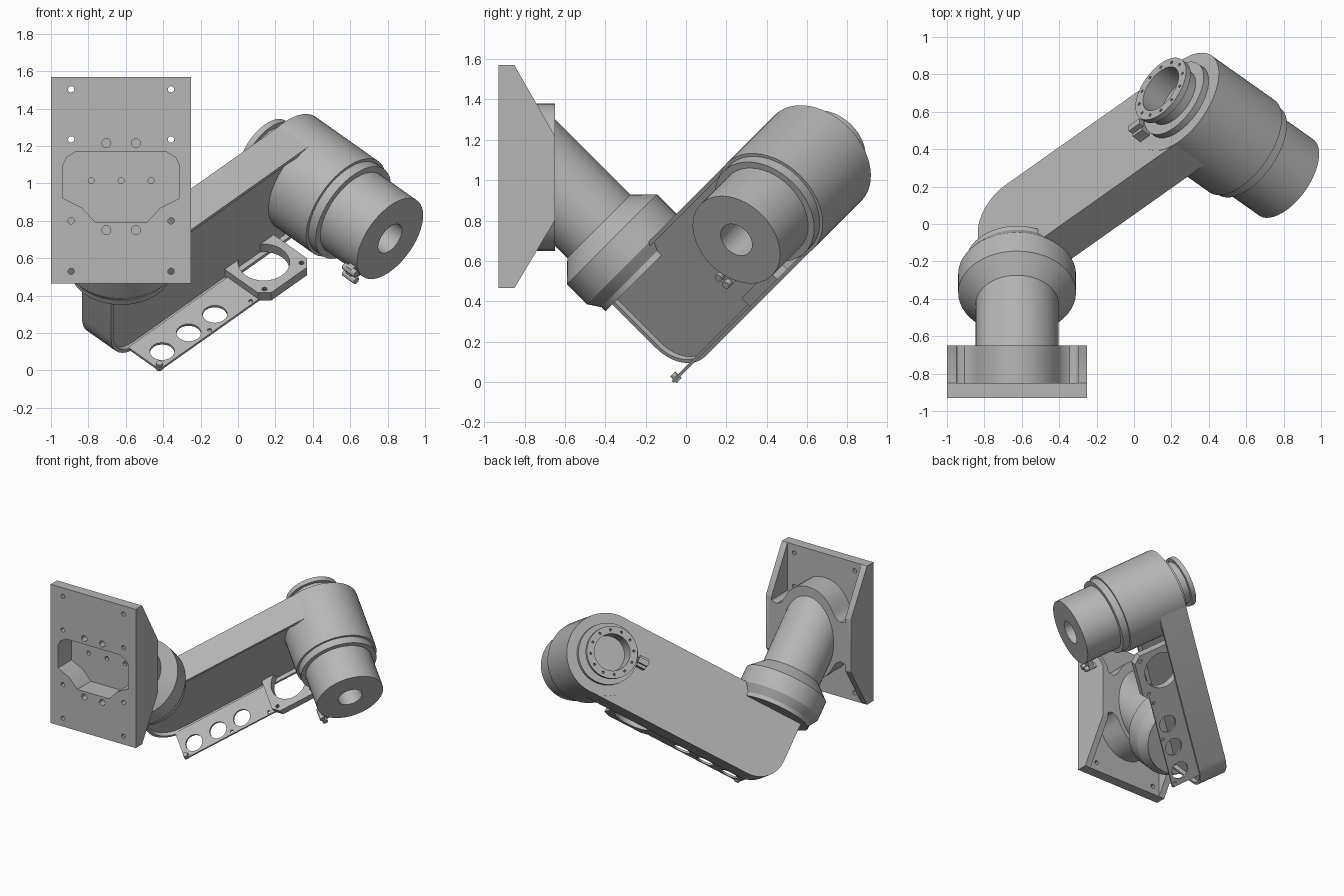
import bpy, bmesh, math
from mathutils import Matrix, Vector

cube = bpy.data.objects.get("Cube")
if cube:
    bpy.data.objects.remove(cube, do_unlink=True)

grey = bpy.data.materials.new("machined grey")
grey.use_nodes = True
grey.diffuse_color = (0.47, 0.47, 0.47, 1)
grey.node_tree.nodes["Principled BSDF"].inputs["Base Color"].default_value = (0.47, 0.47, 0.47, 1)

# Arm directions: length, elbow axis, shoulder axis
h = math.sqrt(0.5)
L, M, D = Vector((h, 0.5, 0.5)), Vector((h, -0.5, -0.5)), Vector((0, h, -h))


def frame(x, y, z):
    return Matrix((x, y, z)).transposed().to_4x4()


ELBOW = frame(D, L, M)       # local coordinates: d, a, m
SHOULDER = frame(L, M, D)    # local coordinates: a, m, d
FRONT = frame(Vector((1, 0, 0)), Vector((0, 0, 1)), Vector((0, -1, 0)))   # x, z, -y
SIDE = frame(Vector((0, 1, 0)), Vector((0, 0, 1)), Vector((1, 0, 0)))     # y, z, x


def finish(name, bm, matrix):
    bm.transform(matrix)
    bmesh.ops.recalc_face_normals(bm, faces=bm.faces)
    mesh = bpy.data.meshes.new(name)
    bm.to_mesh(mesh)
    bm.free()
    mesh.materials.append(grey)
    ob = bpy.data.objects.new(name, mesh)
    bpy.context.collection.objects.link(ob)
    return ob


def prism(name, pts, t0, t1, matrix, openings=()):
    """Extrude an outline, leaving any openings cut right through."""
    bm = bmesh.new()
    edges = []
    for loop in (pts, *openings):
        verts = [bm.verts.new((x, y, t0)) for x, y in loop]
        edges += [bm.edges.new((verts[i - 1], verts[i])) for i in range(len(verts))]
    if openings:
        bmesh.ops.triangle_fill(bm, edges=edges, use_beauty=True, normal=(0, 0, 1))
    else:
        bm.faces.new(verts)
    top = bmesh.ops.extrude_face_region(bm, geom=bm.faces[:])["geom"]
    bmesh.ops.translate(bm, vec=(0, 0, t1 - t0), verts=[v for v in top if isinstance(v, bmesh.types.BMVert)])
    if openings:
        # the flat faces at the start level close the underside
        low = [f for f in bm.faces if all(abs(v.co.z - t0) < 1e-6 for v in f.verts)]
        if not low:
            bmesh.ops.triangle_fill(bm, edges=edges, use_beauty=True, normal=(0, 0, -1))
    return finish(name, bm, matrix)


def rect(x0, x1, y0, y1):
    return [(x0, y0), (x1, y0), (x1, y1), (x0, y1)]


def circle(x, y, r, n=24):
    return [(x + r * math.cos(i * math.tau / n), y + r * math.sin(i * math.tau / n)) for i in range(n)]


def lathe(name, profile, x, y, matrix, n=48):
    bm = bmesh.new()
    verts = [bm.verts.new((r, 0, t)) for r, t in profile]
    edges = [bm.edges.new(p) for p in zip(verts, verts[1:])]
    bmesh.ops.spin(bm, geom=verts + edges, axis=(0, 0, 1), cent=(0, 0, 0), angle=math.tau, steps=n)
    bmesh.ops.remove_doubles(bm, verts=bm.verts, dist=0.0005)
    return finish(name, bm, matrix @ Matrix.Translation((x, y, 0)))


def activate(ob):
    bpy.ops.object.select_all(action="DESELECT")
    ob.select_set(True)
    bpy.context.view_layer.objects.active = ob


def boolean(ob, tools, operation="DIFFERENCE"):
    activate(ob)
    for tool in tools:
        mod = ob.modifiers.new("cut", "BOOLEAN")
        mod.operation, mod.solver, mod.object = operation, "EXACT", tool
        bpy.ops.object.modifier_apply(modifier=mod.name)
        bpy.data.objects.remove(tool, do_unlink=True)


def holes(ob, centres, r, t0, t1):
    boolean(ob, [prism("cutter", circle(x, z, r, 12), t0, t1, FRONT) for x, z in centres])


# Wall bracket: plate, curved hub and two tapered side cheeks
CX, CZ = -0.625, 1.015
bracket = prism("wall_bracket", rect(-1, -0.25, 0.465, 1.57), 0.85, 0.93, FRONT)
wedge = [(-0.86, 0.465), (-0.85, 0.465), (-0.65, 0.8), (-0.65, 1.22), (-0.85, 1.57), (-0.86, 1.57)]
quarter = [(0, 0.365), (0.05, 0.36), (0.1, 0.343), (0.15, 0.308), (0.19, 0.262), (0.22, 0.21),
           (0.245, 0.175), (0.28, 0.158), (0.315, 0.165), (0.345, 0.195)]
upper = quarter + [(x, -z) for x, z in quarter[::-1]]
hub = [(CX + x, CZ + z) for x, z in upper] + [(CX - x, CZ + z) for x, z in upper[-2:0:-1]]
boolean(bracket, [
    prism("hub", hub, 0.65, 0.87, FRONT),
    prism("cheek", wedge, -1, -0.95, SIDE),
    prism("cheek", wedge, -0.3, -0.25, SIDE),
], "UNION")
half = [(0, 1.17), (0.24, 1.17), (0.29, 1.14), (0.31, 1.1), (0.31, 0.92), (0.21, 0.87), (0.14, 0.795), (0, 0.795)]
pocket = [(CX + x, z) for x, z in half] + [(CX - x, z) for x, z in half[-2:0:-1]]
boolean(bracket, [prism("cutter", pocket, 0.76, 1, FRONT)])
holes(bracket, [(CX + s * 0.267, z) for s in (-1, 1) for z in (0.53, 0.8, 1.235, 1.503)], 0.017, 0.8, 1)
holes(bracket, [(CX + s * 0.079, z) for s in (-1, 1) for z in (0.75, 1.215)], 0.024, 0.87, 1)
holes(bracket, [(CX + s * 0.16, CZ) for s in (-1, 0, 1)], 0.016, 0.73, 0.78)

# Sloping shoulder pipe with its flared collar
shoulder = lathe("shoulder_pipe", [
    (0, -1.6), (0.222, -1.6), (0.222, -0.85), (0.315, -0.76), (0.315, -0.62),
    (0.275, -0.56), (0.275, -0.53), (0, -0.53)], -0.272, -0.612, SHOULDER)
bm = bmesh.new()
bm.from_mesh(shoulder.data)
cut = bmesh.ops.bisect_plane(bm, geom=bm.verts[:] + bm.edges[:] + bm.faces[:],
                             plane_co=(0, -0.7, 0), plane_no=(0, -1, 0), clear_outer=True)
bmesh.ops.holes_fill(bm, edges=[e for e in cut["geom_cut"] if isinstance(e, bmesh.types.BMEdge)])
bm.to_mesh(shoulder.data)
bm.free()


# Long arm housing with a rounded elbow end and a recessed inner panel
def arc(x, y, r, start, end, n=16):
    angles = [math.radians(start + (end - start) * i / n) for i in range(n + 1)]
    return [(x + r * math.cos(t), y + r * math.sin(t)) for t in angles]


def arm_outline(inset, end):
    r = 0.3 - inset
    return (arc(-0.322, end, r, 0, 180) + [(-0.322 - r, -0.47 + inset)]
            + arc(-0.222, -0.27, 0.2 - inset, -90, 0, 8)[:-1] + [(-0.322 + r, -0.27)])


arm = prism("arm_housing", arm_outline(0, 1.052), -0.71, -0.49, ELBOW)
boolean(arm, [prism("cutter", arm_outline(0.02, 0.9), -0.52, -0.4, ELBOW)])

# Elbow: motor drum, stepped nose and rear neck
EA, ED = 1.052, -0.322
lathe("elbow_drum", [
    (0, -0.12), (0.09, -0.12), (0.09, 0.098), (0.25, 0.098), (0.25, -0.18), (0.285, -0.18),
    (0.285, -0.235), (0.302, -0.235), (0.302, -0.712), (0.225, -0.712), (0.225, -0.75),
    (0.165, -0.75), (0.165, -0.82), (0.135, -0.82), (0.135, -0.6), (0, -0.6)], ED, EA, ELBOW)
bolts = [circle(x, y, 0.009, 8) for x, y in circle(ED, EA, 0.163, 12)]
prism("rear_flange", circle(ED, EA, 0.192, 48), -0.85, -0.815, ELBOW, [circle(ED, EA, 0.135, 48)] + bolts)
bolts = [circle(x, y, 0.012, 8) for x, y in circle(ED, EA, 0.09, 8)]
prism("bore_plate", circle(ED, EA, 0.134, 32), -0.62, -0.6, ELBOW, bolts)

# Perforated cable strip and ring mount along the underside
cable_holes = [circle(a, -0.35, 0.066) for a in (-0.223, -0.023, 0.175)]
screw_holes = [circle(a, -0.285, 0.012, 8) for a in (-0.3, 0.07, 0.38)]
prism("cable_strip", rect(-0.33, 0.45, -0.5, -0.264), -0.055, -0.04, SHOULDER, cable_holes + screw_holes)
c = 0.05
a0, a1, m0, m1 = 0.42, 0.79, -0.6, -0.22
octagon = [(a0 + c, m0), (a1 - c, m0), (a1, m0 + c), (a1, m1 - c), (a1 - c, m1),
           (a0 + c, m1), (a0, m1 - c), (a0, m0 + c)]
corner_holes = [circle(a, m, 0.014, 10) for a in (0.465, 0.745) for m in (-0.555, -0.265)]
prism("ring_mount", octagon, -0.1, -0.04, SHOULDER, [circle(0.605, -0.41, 0.138, 40)] + corner_holes)

# Cable clamps and the small screw at the strip end
prism("rear_clamp", rect(-0.42, -0.34, 0.76, 0.83), -0.77, -0.7, ELBOW)
prism("rear_clamp_tab", rect(-0.4, -0.36, 0.76, 0.84), -0.8, -0.77, ELBOW)
for i, d in enumerate((-0.25, -0.2)):
    lathe(f"nose_cable_{i + 1}", [(0, 0.02), (0.02, 0.02), (0.02, 0.11), (0, 0.11)], d, 0.785, ELBOW, 12)
prism("nose_clamp", rect(-0.27, -0.18, 0.775, 0.85), 0.04, 0.08, ELBOW)
lathe("strip_screw", [(0, -0.075), (0.018, -0.075), (0.018, -0.03), (0, -0.03)], -0.31, -0.285, SHOULDER, 12)

# Smooth the round surfaces, keep machined edges sharp
for ob in list(bpy.context.collection.objects):
    if ob.type == "MESH" and grey.name in ob.data.materials:
        activate(ob)
        bpy.ops.object.shade_smooth_by_angle(angle=math.radians(30))
